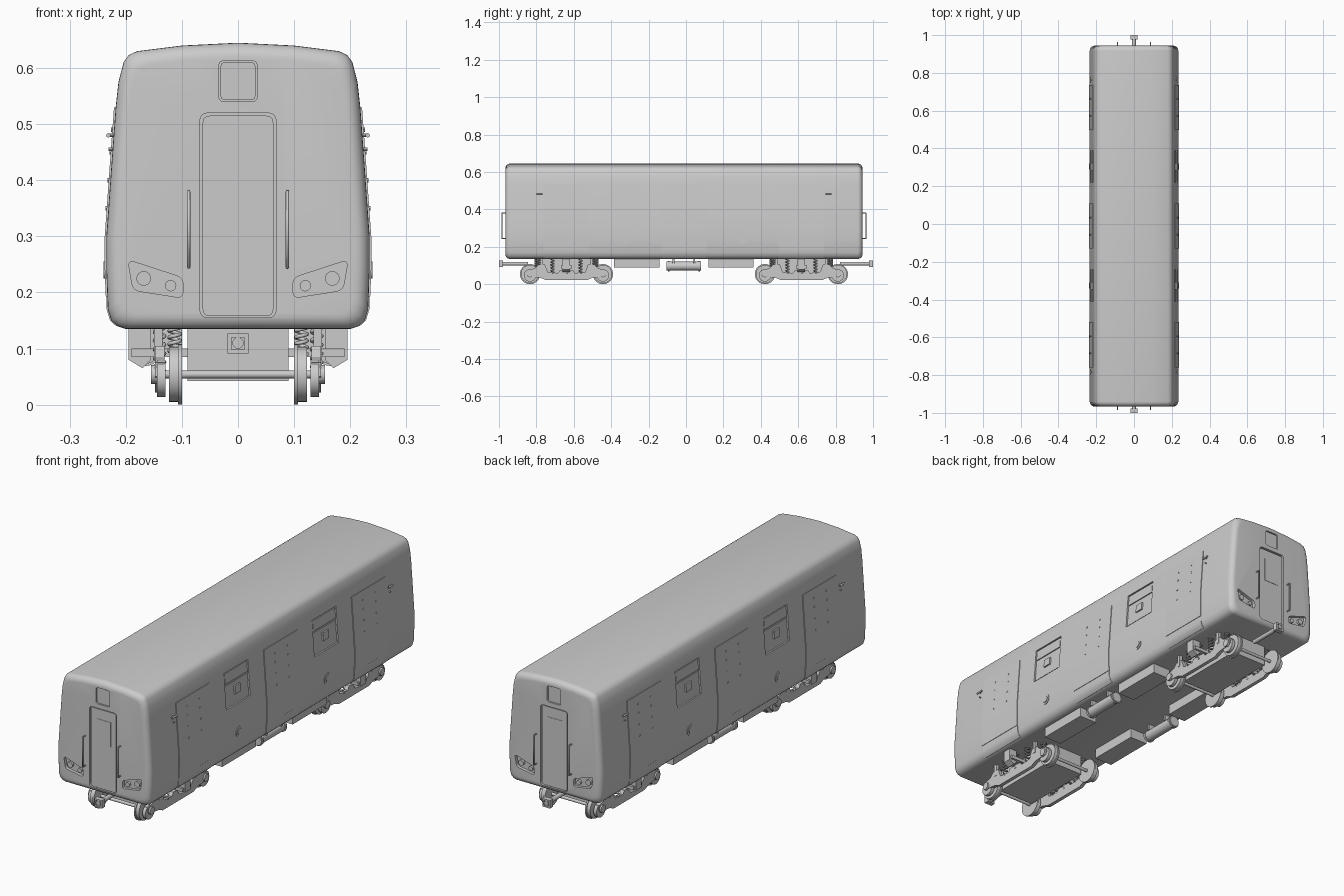
import bpy, bmesh, math
from mathutils import Vector

if "Cube" in bpy.data.objects:
    bpy.data.objects.remove(bpy.data.objects["Cube"], do_unlink=True)

grey = bpy.data.materials.new("plain_grey")
grey.use_nodes = True
grey.diffuse_color = (0.6, 0.6, 0.6, 1)
grey.node_tree.nodes["Principled BSDF"].inputs["Base Color"].default_value = (0.6, 0.6, 0.6, 1)

YC = -0.011       # middle of the car body
HALF = 0.955      # half body length
BOGIES = (YC - 0.628, YC + 0.628)
SIDE = [(0.2, .135), (.215, .14), (.226, .15), (.232, .17), (.2345, .24), (.2345, .3), (.226, .42),
        (.218, .53), (.213, .575), (.204, .61), (.195, .623), (.18, .63), (.1, .64), (0, .645)]


def finish(name, bm):
    bmesh.ops.recalc_face_normals(bm, faces=bm.faces)
    me = bpy.data.meshes.new(name)
    bm.to_mesh(me)
    bm.free()
    me.materials.append(grey)
    ob = bpy.data.objects.new(name, me)
    bpy.context.collection.objects.link(ob)
    return ob


def loft(name, rings):
    bm = bmesh.new()
    loops = [[bm.verts.new(p) for p in ring] for ring in rings]
    n = len(loops[0])
    for a, b in zip(loops, loops[1:]):
        for i in range(n):
            bm.faces.new((a[i], a[(i + 1) % n], b[(i + 1) % n], b[i]))
    bm.faces.new(loops[0])
    bm.faces.new(loops[-1])
    return finish(name, bm)


def prism(name, pts, a, b, axis):
    place = {"x": lambda u, v, w: (w, u, v), "y": lambda u, v, w: (u, w, v)}[axis]
    return loft(name, [[place(u, v, w) for u, v in pts] for w in (a, b)])


def circle(cu, cv, r, n=24):
    return [(cu + r * math.cos(i * math.tau / n), cv + r * math.sin(i * math.tau / n)) for i in range(n)]


def rounded(pts, r, steps=4):
    out = []
    for i, p in enumerate(pts):
        p = Vector(p)
        a = p + (Vector(pts[i - 1]) - p).normalized() * r
        b = p + (Vector(pts[(i + 1) % len(pts)]) - p).normalized() * r
        for k in range(steps + 1):
            t = k / steps
            out.append(tuple(a * (1 - t) ** 2 + p * 2 * t * (1 - t) + b * t * t))
    return out


def rect(u0, u1, v0, v1):
    return [(u0, v0), (u1, v0), (u1, v1), (u0, v1)]


def box(name, x0, x1, y0, y1, z0, z1):
    return prism(name, rect(x0, x1, z0, z1), y0, y1, "y")


def side_x(z):
    for (xa, za), (xb, zb) in zip(SIDE, SIDE[1:]):
        if za <= z <= zb and zb > za:
            return xa + (xb - xa) * (z - za) / (zb - za)
    return SIDE[0][0]


def side_panel(name, s, y0, y1, z0, z1, inner, outer):
    # slab that follows the curved side wall
    zs = [z0] + [z for x, z in SIDE if z0 < z < z1] + [z1]
    pts = [(s * (side_x(z) + inner), z) for z in zs] + [(s * (side_x(z) + outer), z) for z in reversed(zs)]
    return prism(name, pts, y0, y1, "y")


def tube(name, pts, r):
    cu = bpy.data.curves.new(name, "CURVE")
    cu.dimensions = "3D"
    cu.bevel_depth = r
    cu.bevel_resolution = 2
    cu.use_fill_caps = True
    sp = cu.splines.new("POLY")
    sp.points.add(len(pts) - 1)
    for q, p in zip(sp.points, pts):
        q.co = (*p, 1)
    cu.materials.append(grey)
    ob = bpy.data.objects.new(name, cu)
    bpy.context.collection.objects.link(ob)


# body shell: cross-section swept along the car, rounded in at both ends
section = SIDE + [(-x, z) for x, z in reversed(SIDE[:-1])]
steps = [(0.026 * (1 - math.cos(a)), 0.026 * (1 - math.sin(a))) for a in [i * math.pi / 12 for i in range(7)]]
stations = [(-HALF + d, i) for d, i in steps] + [(HALF - d, i) for d, i in reversed(steps)]
body = loft("body_shell", [[(x * (1 - i / .235), YC + y, .39 + (z - .39) * (1 - i / .255)) for x, z in section]
                           for y, i in stations])

# recesses cut into the ends and side walls
cutters = []
lamp = rounded([(.098, .19), (.187, .204), (.196, .258), (.098, .226)], .012)
for e in (-1, 1):
    face = YC + e * HALF
    def cut(pts, depth):
        cutters.append(prism("cutter", pts, face - e * depth, face + e * .03, "y"))
    cut(rect(-.068, .068, .155, .49) and rounded(rect(-.068, .068, .155, .52), .016), .01)
    cut(rounded(rect(-.034, .034, .54, .613), .01), .008)
    for s in (-1, 1):
        cut([(s * x, z) for x, z in lamp], .014)
WINDOWS = (YC - .315, YC + .315)
for s in (-1, 1):
    for y in WINDOWS:
        cutters.append(side_panel("cutter", s, y - .085, y + .085, .368, .53, -.007, .02))
for c in cutters:
    m = body.modifiers.new("cut", "BOOLEAN")
    m.operation = "DIFFERENCE"
    m.solver = "EXACT"
    m.object = c
bpy.context.view_layer.update()
cut_mesh = bpy.data.meshes.new_from_object(body.evaluated_get(bpy.context.evaluated_depsgraph_get()))
body.modifiers.clear()
body.data = cut_mesh
for c in cutters:
    bpy.data.objects.remove(c, do_unlink=True)

# end details: gangway door, lamps, handrails, coupler
for e, tip in ((-1, -1.0), (1, 1.0)):
    face = YC + e * HALF
    prism("end_door", rounded(rect(-.063, .063, .158, .515), .013), face - e * .015, face - e * .005, "y")
    prism("end_door_window", rect(-.037, .037, .36, .47), face - e * .015, face - e * .0035, "y")
    prism("sign_glass", rounded(rect(-.031, .031, .543, .61), .008), face - e * .015, face - e * .005, "y")
    for s in (-1, 1):
        for x, z, r in ((.168, .225, .013), (.12, .212, .01)):
            prism("headlight", circle(s * x, z, r), face - e * .016, face - e * .004, "y")
        tube("end_handrail", [(s * .088, face - e * .005, .245), (s * .088, face + e * .018, .245),
                              (s * .088, face + e * .018, .38), (s * .088, face - e * .005, .38)], .003)
    prism("coupler_shaft", circle(0, .11, .01), face - e * .12, tip, "y")
    head = tip - e * .022
    for z0, z1 in ((.091, .098), (.12, .127)):
        box("coupler_head", -.019, .019, head, tip, z0, z1)
    for s in (-1, 1):
        box("coupler_head", s * .012, s * .019, head, tip, .098, .12)

# side details: doors, windows, round covers, door handles
for s in (-1, 1):
    for y in (YC - .628, YC, YC + .628):
        side_panel("side_door", s, y - .12, y + .12, .195, .53, -.01, .003)
        side_panel("door_sill", s, y - .12, y + .12, .14, .194, -.01, .002)
        for dy in (-.045, .045):
            for z in (.35, .4, .45, .49):
                x = s * side_x(z)
                prism("door_rivet", circle(y + dy, z, .004, 8), x, x + s * .005, "x")
    for y in WINDOWS:
        side_panel("window_pane", s, y - .08, y + .08, .373, .47, -.012, -.004)
        side_panel("window_vent", s, y - .08, y + .08, .478, .525, -.012, -.002)
        side_panel("window_catch", s, y - .02, y + .02, .415, .45, -.012, .003)
        for r, out in ((.024, .002), (.015, .005)):
            prism("round_cover", circle(y, .24, r), s * .225, s * (.2345 + out), "x")
    for e in (-1, 1):
        y = YC + e * .773
        for z in (.48, .455):
            prism("handle_stem", circle(y, z, .003, 8), s * .215, s * .231, "x")
        tube("door_handle", [(s * .231, y - .016, .48), (s * .231, y + .016, .48)], .004)

# underfloor equipment
cabinet = [(.155, .14), (.155, .08), (.17, .065), (.195, .08), (.195, .14)]
for s in (-1, 1):
    for a, b in ((-.373, -.13), (.13, .373)):
        prism("equipment_box", [(s * x, max(z, .09)) for x, z in rect(.1, .19, .09, .14)], YC + a, YC + b, "y")
    prism("air_tank", circle(s * .165, .097, .024), YC - .092, YC + .092, "y")
    for e in (-1, 1):
        prism("tank_end_cap", circle(s * .165, .097, .028), YC + e * .078, YC + e * .086, "y")
        box("tank_bracket", s * .14, s * .19, YC + e * .05, YC + e * .06, .11, .14)

# bogies
half_frame = [(0, .022), (.11, .022), (.14, .035), (.19, .04), (.215, .05), (.215, .075), (.17, .085),
              (.15, .105), (.115, .105), (.1, .065), (.045, .06), (.035, .075), (0, .075)]
for yb in BOGIES:
    box("bogie_centre", -.09, .09, yb - .17, yb + .17, .042, .14)
    for s in (-1, 1):
        frame = half_frame + [(-u, v) for u, v in half_frame[-2:0:-1]]
        prism("bogie_side_frame", [(yb + u, v) for u, v in frame], s * .131, s * .148, "x")
        box("bolster_arm", s * .09, s * .19, yb - .03, yb + .03, .085, .1)
        prism("step_cabinet", [(s * x, z) for x, z in cabinet], yb - .02, yb + .02, "y")
        for dy in (-.075, 0, .075):
            tube("frame_spring", [(s * .14 + .009 * math.cos(t * .7), yb + dy + .009 * math.sin(t * .7),
                                   .06 + .078 * t / 45) for t in range(46)], .0035)
        for e in (-1, 1):
            ya = yb + e * .195
            prism("wheel_tread", circle(ya, .054, .049, 32), s * .1, s * .123, "x")
            prism("wheel_flange", circle(ya, .054, .054, 32), s * .1, s * .107, "x")
            prism("axle_box", circle(ya, .047, .033), s * .129, s * .144, "x")
            prism("axle_cap", circle(ya, .054, .017), s * .144, s * .155, "x")
            tube("axle_spring", [(s * .113 + .01 * math.cos(t * .7), ya - e * .04 + .01 * math.sin(t * .7),
                                  .09 + .048 * t / 36) for t in range(37)], .0035)
            box("frame_strut", s * .135, s * .15, yb + e * .125, yb + e * .14, .08, .14)
    for e in (-1, 1):
        prism("axle", circle(yb + e * .195, .054, .007, 16), -.155, .155, "x")

# smooth shading with crisp edges
bpy.ops.object.select_all(action="DESELECT")
for ob in bpy.context.scene.objects:
    if ob.type == "MESH":
        ob.select_set(True)
        bpy.context.view_layer.objects.active = ob
bpy.ops.object.shade_smooth_by_angle(angle=math.radians(32))
